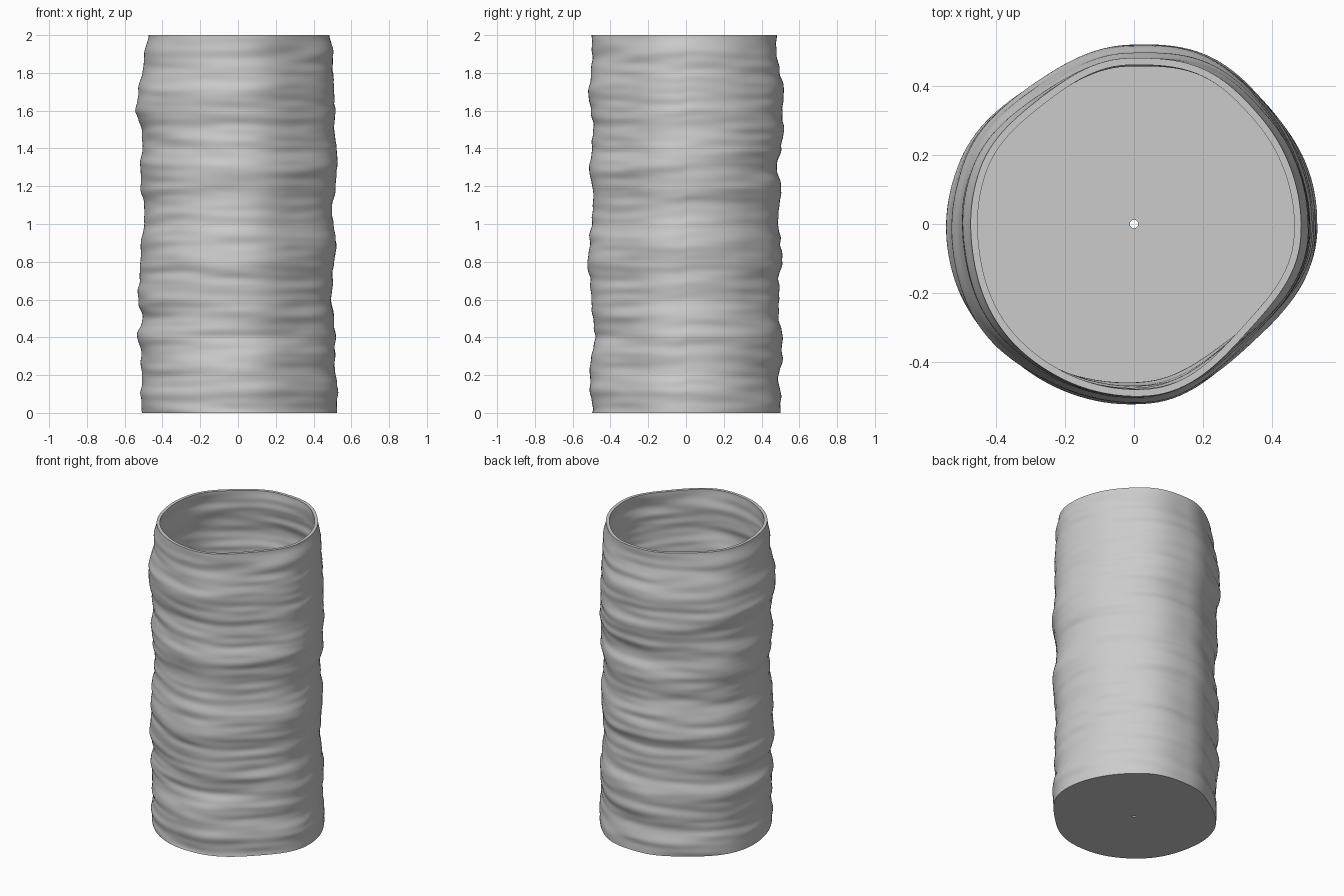
import bpy
import bmesh
from math import sin, cos, pi, tau, floor
from mathutils import Vector, noise

cube = bpy.data.objects.get("Cube")
if cube:
    bpy.data.objects.remove(cube, do_unlink=True)

HEIGHT, WALL, FLOOR, HOLE = 2.0, 0.02, 0.03, 0.012
SIDES, LAYERS = 144, 170

# Wall radius in thousandths, every tenth of a unit up, at the four compass sides
PROFILES = {
    "left": [530, 530, 512, 515, 515, 505, 500, 503, 507, 522, 503, 497, 518, 525, 519, 510, 515, 507, 502, 504, 484],
    "back": [495, 500, 490, 510, 510, 493, 490, 490, 514, 500, 485, 494, 500, 485, 504, 520, 505, 518, 498, 481, 480],
    "right": [505, 513, 512, 510, 533, 510, 528, 525, 517, 514, 500, 494, 515, 518, 503, 515, 538, 530, 511, 495, 473],
    "front": [500, 505, 510, 498, 481, 496, 500, 502, 525, 508, 497, 492, 498, 510, 500, 492, 500, 517, 505, 495, 499],
}
SIDE_ORDER = ["left", "back", "right", "front"]


def ease(t):
    return (1 - cos(pi * t)) / 2


def along(values, t):
    """Smoothly sample a profile at t from 0 to 1."""
    f = max(0.0, min(t, 1.0)) * (len(values) - 1)
    i = min(int(f), len(values) - 2)
    return values[i] + (values[i + 1] - values[i]) * ease(f - i)


def bump(a, centre, width):
    d = (a - centre + pi) % tau - pi
    return max(0.0, cos(d / width * pi / 2)) ** 2 if abs(d) < width else 0.0


def radius(a, z):
    """Uneven hand-laid wall: blended side profiles, flats and fine ridges."""
    q = a / (pi / 2)
    i = floor(q) % 4
    t = z / HEIGHT
    r0 = along(PROFILES[SIDE_ORDER[i]], t)
    r1 = along(PROFILES[SIDE_ORDER[(i + 1) % 4]], t)
    r = (r0 + (r1 - r0) * ease(q - floor(q))) / 1000
    # broad flats and corners
    r -= 0.038 * bump(a, -pi / 4, 0.7) + 0.022 * bump(a, 2.2, 0.6)
    r += 0.012 * bump(a, 1.15, 0.45) + 0.006 * bump(a, 3.75, 0.5)
    # fine ridges climbing slowly around the wall, with a seam on the left
    climb = z + 0.012 * a / tau
    fade = 0.35 + 0.65 * min(1.0, (HEIGHT - z) / 0.15)
    for pitch, spread, amount in ((9, 1.1, 0.009), (22, 1.6, 0.007)):
        r += fade * amount * noise.noise(Vector((cos(a) * spread, sin(a) * spread, climb * pitch)))
    return r


def ring(bm, z, inset=0.0, fixed=None):
    verts = []
    for k in range(SIDES):
        a = tau * k / SIDES
        r = fixed or radius(a, z) - inset
        verts.append(bm.verts.new((r * cos(a), r * sin(a), z)))
    return verts


# Pot: outside wall, rim, inside wall, floor and the small drain hole
bm = bmesh.new()
rings = [ring(bm, 0, fixed=HOLE)]
rings += [ring(bm, HEIGHT * k / LAYERS) for k in range(LAYERS + 1)]
rings += [ring(bm, HEIGHT + (FLOOR - HEIGHT) * k / LAYERS, WALL) for k in range(LAYERS + 1)]
rings.append(ring(bm, FLOOR, fixed=HOLE))
for lower, upper in zip(rings, rings[1:] + rings[:1]):
    for k in range(SIDES):
        n = (k + 1) % SIDES
        bm.faces.new((lower[k], lower[n], upper[n], upper[k]))
bmesh.ops.recalc_face_normals(bm, faces=bm.faces)

mesh = bpy.data.meshes.new("ridged_pot")
bm.to_mesh(mesh)
bm.free()
pot = bpy.data.objects.new("ridged_pot", mesh)
bpy.context.collection.objects.link(pot)

# Plain grey clay
clay = bpy.data.materials.new("grey_clay")
clay.use_nodes = True
colour = (0.6, 0.6, 0.6, 1)
clay.diffuse_color = colour
clay.node_tree.nodes["Principled BSDF"].inputs["Base Color"].default_value = colour
mesh.materials.append(clay)

# Smooth shading with crisp rim and floor edges
bpy.ops.object.select_all(action="DESELECT")
pot.select_set(True)
bpy.context.view_layer.objects.active = pot
bpy.ops.object.shade_smooth_by_angle(angle=0.7)
